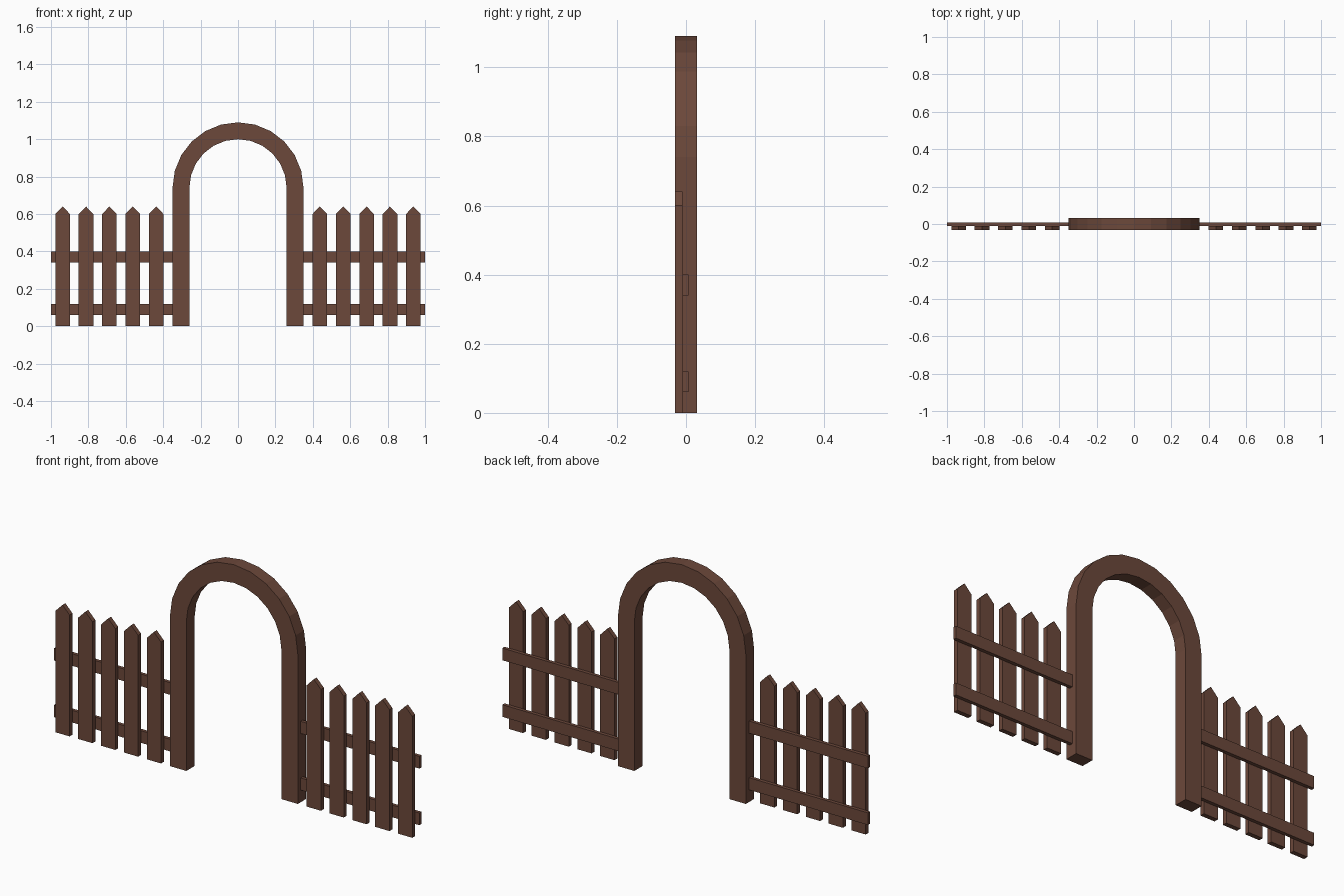
import bpy, bmesh, math

if "Cube" in bpy.data.objects:
    bpy.data.objects.remove(bpy.data.objects["Cube"])

wood = bpy.data.materials.new("brown wood")
wood.diffuse_color = (0.15, 0.065, 0.043, 1)
wood.use_nodes = True
wood.node_tree.nodes["Principled BSDF"].inputs["Base Color"].default_value = wood.diffuse_color


def extrude_profile(name, pts, y0, y1):
    """Solid from an (x, z) outline stretched between two depths."""
    bm = bmesh.new()
    face = bm.faces.new([bm.verts.new((x, y0, z)) for x, z in pts])
    ext = bmesh.ops.extrude_face_region(bm, geom=[face], use_keep_orig=True)
    verts = [v for v in ext["geom"] if isinstance(v, bmesh.types.BMVert)]
    bmesh.ops.translate(bm, vec=(0, y1 - y0, 0), verts=verts)
    bmesh.ops.recalc_face_normals(bm, faces=bm.faces)
    mesh = bpy.data.meshes.new(name)
    bm.to_mesh(mesh)
    bm.free()
    mesh.materials.append(wood)
    obj = bpy.data.objects.new(name, mesh)
    bpy.context.collection.objects.link(obj)
    return obj


# Arch: two straight posts joined by a 12-sided half ring
SPRING, R_OUT, R_IN, SEGS = 0.74, 0.35, 0.26, 12


def half_ring(r):
    return [(r * math.cos(math.pi * i / SEGS), SPRING + r * math.sin(math.pi * i / SEGS))
            for i in range(SEGS + 1)]


outline = [(R_OUT, 0)] + half_ring(R_OUT) + [(-R_OUT, 0), (-R_IN, 0)]
outline += half_ring(R_IN)[::-1] + [(R_IN, 0)]
extrude_profile("arch", outline, -0.0325, 0.0325)

for label, s in (("left", -1), ("right", 1)):
    # Pointed pickets in front of the rails
    for i in range(5):
        x, w = s * (0.4375 + 0.125 * i), 0.039
        pts = [(x - w, 0), (x + w, 0), (x + w, 0.60), (x, 0.64), (x - w, 0.60)]
        extrude_profile(f"{label}_picket_{i + 1}", pts, -0.0325, -0.010)
    # Horizontal rails running from the post outwards
    for part, z in (("lower", 0.06), ("upper", 0.34)):
        a, b = s * 0.345, s * 1.0
        pts = [(a, z), (b, z), (b, z + 0.06), (a, z + 0.06)]
        extrude_profile(f"{label}_{part}_rail", pts, -0.010, 0.007)
